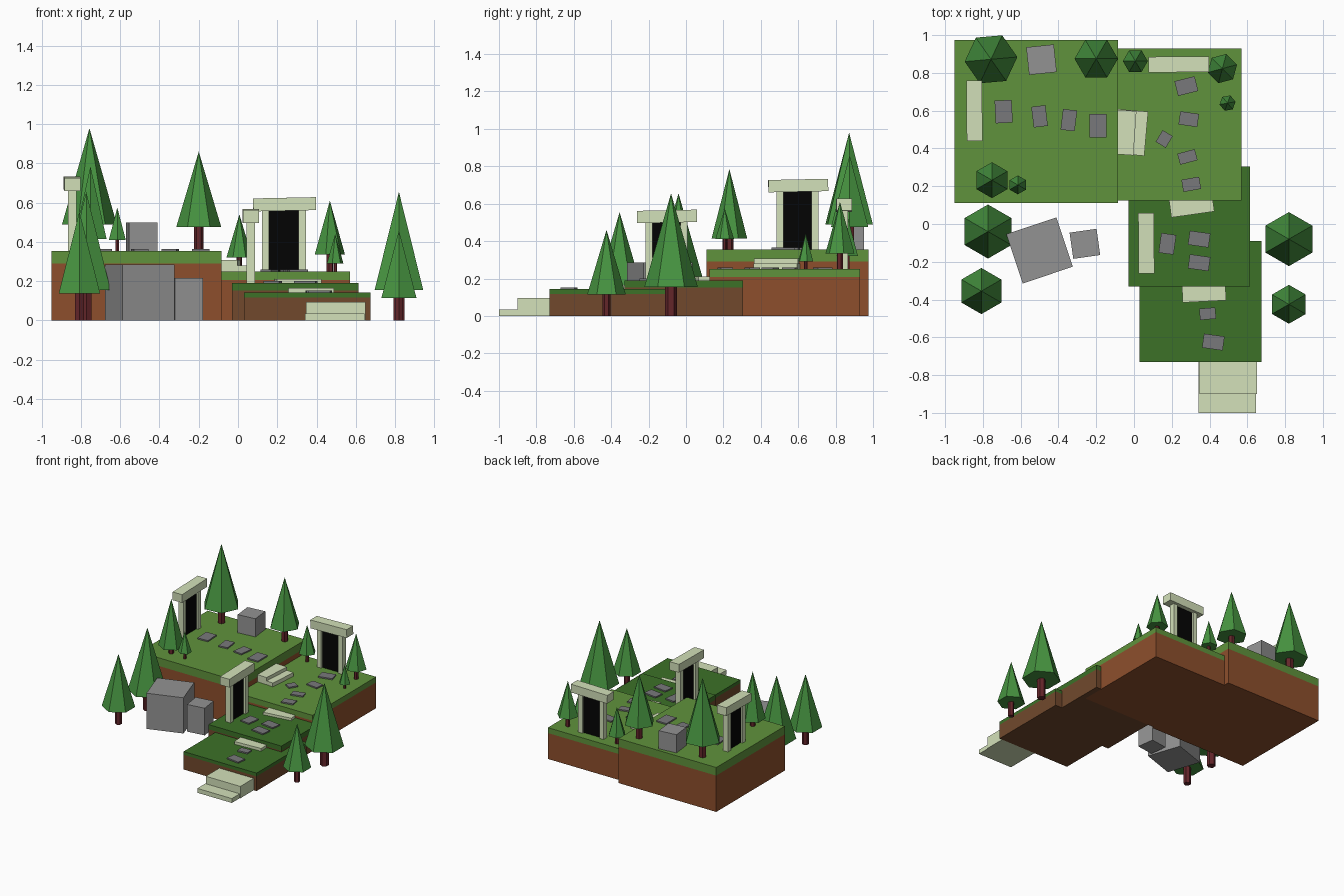
import bpy, bmesh
from math import radians
from mathutils import Matrix

if "Cube" in bpy.data.objects:
    bpy.data.objects.remove(bpy.data.objects["Cube"])


def material(name, r, g, b):
    m = bpy.data.materials.new(name)
    m.diffuse_color = tuple((c / 255) ** 2.2 for c in (r, g, b)) + (1,)
    m.use_nodes = True
    m.node_tree.nodes["Principled BSDF"].inputs["Base Color"].default_value = m.diffuse_color
    return m


LIGHT_GRASS = material("light_grass", 96, 145, 62)
DARK_GRASS = material("dark_grass", 62, 112, 44)
CLAY = material("clay", 140, 80, 48)
SOIL = material("soil", 112, 74, 48)
PALE = material("pale_stone", 210, 224, 184)
BLACK = material("doorway_black", 12, 12, 12)
ROCK = material("rock_grey", 145, 145, 145)
PAVING = material("paving_grey", 120, 120, 122)
LEAF = material("leaf_green", 72, 146, 66)
BARK = material("bark", 100, 42, 46)


def finish(name, bm, mat, matrix):
    mesh = bpy.data.meshes.new(name)
    bm.to_mesh(mesh)
    bm.free()
    mesh.materials.append(mat)
    ob = bpy.data.objects.new(name, mesh)
    ob.matrix_world = matrix
    bpy.context.collection.objects.link(ob)
    return ob


def box(name, mat, x, y, z0, w, d, z1, angle=0, tilt=0, parent=Matrix()):
    """Box centred on x, y, reaching from z0 to z1, turned about z, tilted about y."""
    bm = bmesh.new()
    bmesh.ops.create_cube(bm, size=1)
    bmesh.ops.scale(bm, vec=(w, d, z1 - z0), verts=bm.verts)
    m = (Matrix.Translation((x, y, (z0 + z1) / 2)) @ Matrix.Rotation(radians(angle), 4, 'Z')
         @ Matrix.Rotation(radians(tilt), 4, 'Y'))
    return finish(name, bm, mat, parent @ m)


def cone(name, mat, x, y, z0, z1, r0, r1, angle):
    bm = bmesh.new()
    bmesh.ops.create_cone(bm, cap_ends=True, segments=6, radius1=r0, radius2=r1, depth=z1 - z0)
    # make the first corner point along x before turning
    first = max(bm.verts, key=lambda v: v.co.x)
    on_x = abs(first.co.y) < 1e-4
    turn = angle if on_x else angle + 30
    m = Matrix.Translation((x, y, (z0 + z1) / 2)) @ Matrix.Rotation(radians(turn), 4, 'Z')
    finish(name, bm, mat, m)


# Terraces: soil block with a grass layer
for name, x0, x1, y0, y1, zs, zt, soil, grass in [
        ("top_terrace", -.95, -.085, .11, .975, .29, .355, CLAY, LIGHT_GRASS),
        ("upper_terrace", -.085, .57, .125, .93, .207, .25, CLAY, LIGHT_GRASS),
        ("middle_terrace", -.03, .615, -.33, .305, .152, .19, SOIL, DARK_GRASS),
        ("lower_terrace", .03, .675, -.73, -.09, .117, .143, SOIL, DARK_GRASS)]:
    cx, cy, w, d = (x0 + x1) / 2, (y0 + y1) / 2, x1 - x0, y1 - y0
    box(name + "_soil", soil, cx, cy, 0, w, d, zs)
    box(name + "_grass", grass, cx, cy, zs, w, d, zt)

# Steps between the terraces
box("entry_step_low", PALE, .493, -.86, 0, .305, .28, .035)
box("entry_step_high", PALE, .498, -.81, 0, .305, .18, .095)
box("lower_step", PALE, .37, -.35, .12, .23, .12, .165, 3)
box("middle_step", PALE, .305, .10, .15, .23, .10, .21, 8)
box("side_step_low", PALE, -.02, .485, .22, .17, .235, .28, -5)
box("side_step_high", PALE, -.06, .485, .22, .13, .235, .307, -4)


# Gates: two posts, a dark doorway and a tilted lintel
def gate(name, x, y, z, angle):
    m = Matrix.Translation((x, y, z)) @ Matrix.Rotation(radians(angle), 4, 'Z')
    for side, s in (("left", -1), ("right", 1)):
        box(f"{name}_{side}_post", PALE, s * .0935, 0, 0, .037, .043, .312, parent=m)
    box(name + "_doorway", BLACK, 0, 0, 0, .15, .012, .312, parent=m)
    box(name + "_lintel", PALE, .003, 0, .309, .32, .083, .375, .5, -1.2, parent=m)


gate("back_gate", .234, .845, .25, 0)
gate("left_gate", -.845, .597, .355, 90)
gate("middle_gate", .065, -.105, .19, 90)

# Boulders
box("large_boulder", ROCK, -.5, -.14, 0, .28, .275, .285, 18.5)
box("small_boulder", ROCK, -.26, -.105, 0, .144, .14, .217, 8)
box("top_boulder", ROCK, -.49, .87, .355, .147, .147, .5, 6)

# Paving slabs: x, y, width, depth, angle for each terrace height
slabs = {
    .355: [(-.69, .595, .09, .12, 3), (-.5, .57, .075, .11, 7),
           (-.345, .55, .075, .11, -7), (-.19, .52, .09, .125, 0)],
    .25: [(.277, .73, .11, .08, 14), (.29, .555, .10, .07, -8), (.16, .45, .062, .072, -31),
          (.283, .355, .095, .06, 15), (.303, .21, .095, .065, 10)],
    .19: [(.177, -.105, .08, .105, -8), (.345, -.08, .11, .075, -8), (.345, -.205, .11, .075, -8)],
    .143: [(.39, -.475, .085, .06, 5), (.42, -.625, .11, .075, -8)]}
for z, group in slabs.items():
    for x, y, w, d, a in group:
        box("paving_slab", PAVING, x, y, z - .01, w, d, z + .01, a)

# Trees: x, y, ground, crown base, tip, crown radius, angle
for x, y, g, b, t, r, a in [
        (-.757, .872, .355, .49, .98, .14, 5), (-.2, .875, .355, .475, .86, .115, 0),
        (.007, .862, .25, .32, .54, .066, 0), (.468, .823, .25, .335, .61, .08, 15),
        (.495, .64, .25, .29, .44, .043, 10), (-.752, .232, .355, .415, .785, .095, 30),
        (-.615, .207, .355, .41, .575, .05, 30), (-.773, -.04, 0, .155, .655, .143, 30),
        (-.808, -.355, 0, .137, .555, .122, 30), (.82, -.08, 0, .155, .655, .143, 30),
        (.82, -.425, 0, .115, .46, .103, 30)]:
    cone("tree_trunk", BARK, x, y, g, b + .01, r * .22, r * .22, a)
    cone("tree_crown", LEAF, x, y, b, t, r, 0, a)
